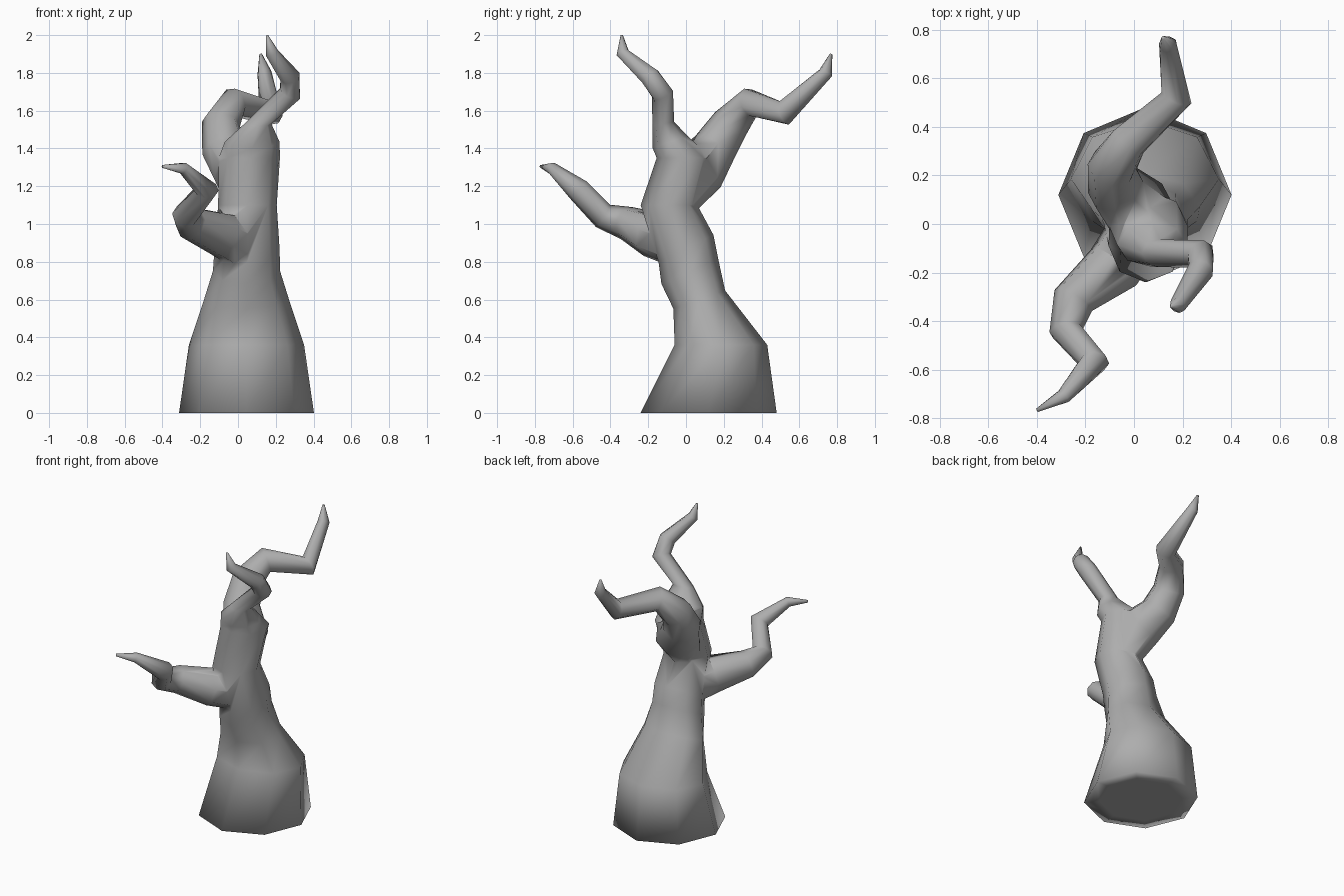
import bpy, bmesh
from math import sin, cos, tau
from mathutils import Vector

if "Cube" in bpy.data.objects:
    bpy.data.objects.remove(bpy.data.objects["Cube"])

SIDES = 8


def loft(name, rings):
    """Closed tube through a list of equal-sized rings of points."""
    bm = bmesh.new()
    vs = [[bm.verts.new(p) for p in r] for r in rings]
    for a, b in zip(vs, vs[1:]):
        for i in range(SIDES):
            j = (i + 1) % SIDES
            bm.faces.new((a[i], a[j], b[j], b[i]))
    bm.faces.new(vs[0][::-1])
    bm.faces.new(vs[-1])
    bmesh.ops.recalc_face_normals(bm, faces=bm.faces[:])
    me = bpy.data.meshes.new(name)
    bm.to_mesh(me)
    bm.free()
    ob = bpy.data.objects.new(name, me)
    bpy.context.collection.objects.link(ob)
    return ob


def tilted_ring(cx, cy, z, rx, ry, slope):
    """Elliptical trunk ring; slope raises its rear edge."""
    angles = [tau * i / SIDES for i in range(SIDES)]
    return [(cx + rx * cos(a), cy + ry * sin(a), z + slope * ry * sin(a))
            for a in angles]


def limb_rings(path):
    """Rings of a crooked limb swept along (x, y, z, radius) points."""
    pts = [Vector(p[:3]) for p in path]
    rings, side = [], Vector((1, 0, 0))
    for k, p in enumerate(pts):
        d_in = (p - pts[max(k - 1, 0)]).normalized()
        d_out = (pts[min(k + 1, len(pts) - 1)] - p).normalized()
        t = (d_in + d_out).normalized()
        side = (side - t * side.dot(t)).normalized()
        up = t.cross(side)
        r = path[k][3]
        rings.append([p + r * (side * cos(tau * i / SIDES) + up * sin(tau * i / SIDES))
                      for i in range(SIDES)])
    return rings


# Trunk: wide foot, leaning forward, narrowing into the front upper branch
trunk_rings = [tilted_ring(*r) for r in (
    (.045, .12, 0, .26, .26, 0),
    (.045, .12, 0, .357, .36, 0),
    (.045, .185, .36, .305, .245, 0),
    (.045, .07, .60, .225, .137, .35),
    (.045, .02, .75, .178, .15, .45),
    (.048, 0, .87, .172, .145, .5),
    (.05, -.09, 1.1, .155, .15, 0),
    (.06, -.01, 1.35, .162, .145, 0),
    (.075, -.085, 1.435, .145, .092, .35),
    (.105, -.12, 1.53, .072, .057, .2))]
front_limb = limb_rings((
    (.105, -.12, 1.53, .07),
    (.275, -.125, 1.69, .06), (.275, -.19, 1.78, .055),
    (.18, -.335, 1.905, .035), (.153, -.34, 2.0, .006)))
trunk = loft("tree_trunk", trunk_rings + front_limb[1:])

# The two other crooked limbs
limbs = [
    loft("rear_upper_branch", limb_rings((
        (.045, -.05, 1.12, .11), (.015, .06, 1.28, .15),
        (-.075, .15, 1.40, .12), (-.09, .235, 1.53, .102),
        (-.022, .34, 1.643, .08),
        (.175, .52, 1.588, .067), (.14, .74, 1.8, .038),
        (.12, .768, 1.9, .007)))),
    loft("lower_branch", limb_rings((
        (.015, -.03, .89, .125), (-.085, -.18, .945, .122),
        (-.25, -.315, 1.005, .09), (-.28, -.44, 1.043, .07),
        (-.165, -.57, 1.18, .063), (-.29, -.71, 1.295, .032),
        (-.4, -.768, 1.305, .008)))),
]

# Fuse the limbs into the trunk
bpy.context.view_layer.objects.active = trunk
trunk.select_set(True)
for limb in limbs:
    mod = trunk.modifiers.new("fuse", 'BOOLEAN')
    mod.operation, mod.solver, mod.object = 'UNION', 'EXACT', limb
    bpy.ops.object.modifier_apply(modifier=mod.name)
    bpy.data.objects.remove(limb)
bpy.ops.object.shade_smooth()

# Dark grey bark
bark = bpy.data.materials.new("bark")
bark.diffuse_color = (.42, .42, .42, 1)
bark.use_nodes = True
bark.node_tree.nodes["Principled BSDF"].inputs["Base Color"].default_value = bark.diffuse_color
trunk.data.materials.clear()
trunk.data.materials.append(bark)
for f in trunk.data.polygons:
    f.material_index = 0
